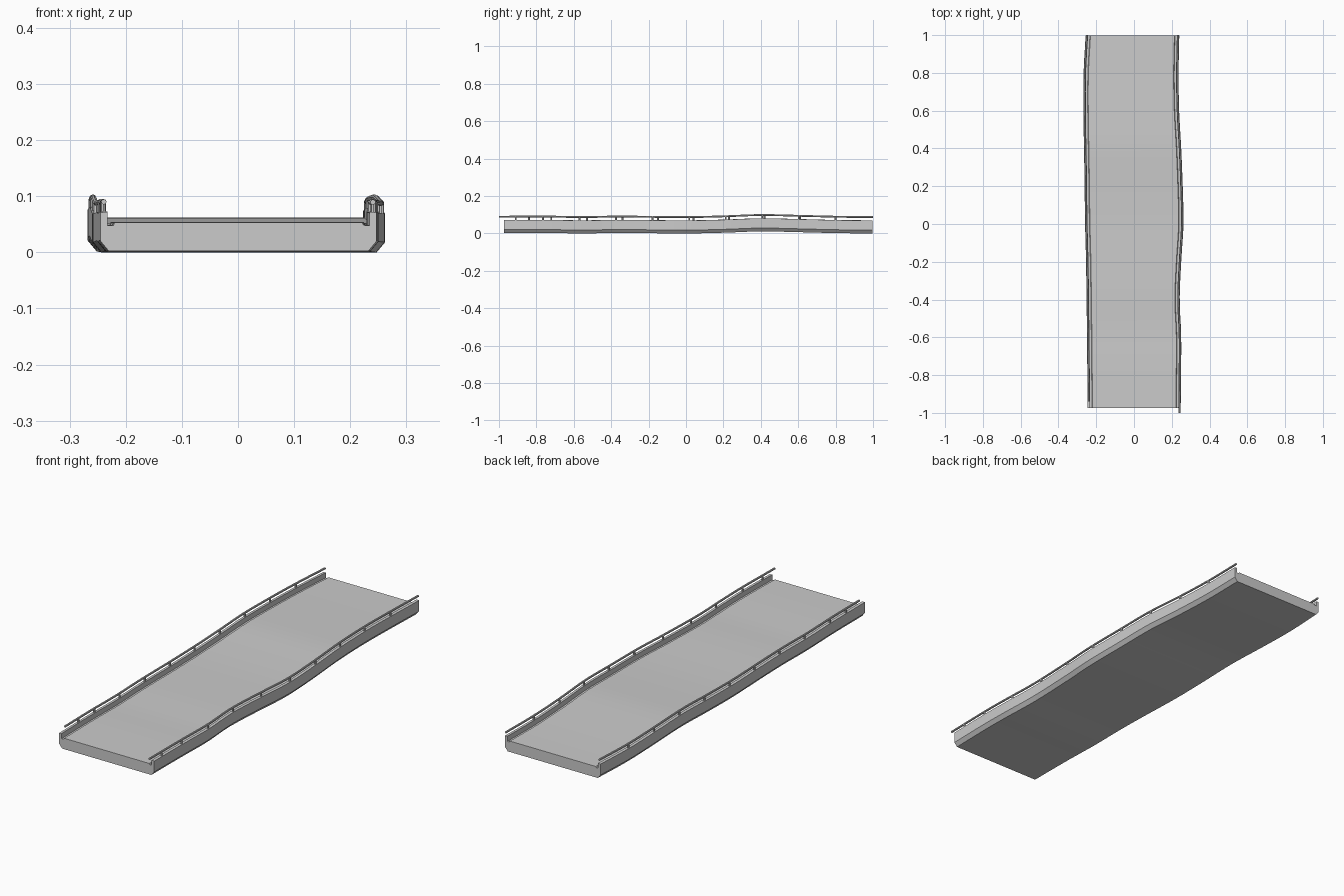
import bpy, bmesh, math

if "Cube" in bpy.data.objects:
    bpy.data.objects.remove(bpy.data.objects["Cube"])

# Edge lines and height along the road: (y, value)
LEFT = [(-1, -.245), (-.5, -.25), (-.2, -.254), (0, -.259), (.3, -.263), (.6, -.268), (.8, -.267), (1, -.256)]
RIGHT = [(-1, .247), (-.6, .25), (-.4, .242), (-.2, .25), (0, .262), (.2, .258), (.4, .25), (.6, .239), (.8, .236), (1, .24)]
LIFT = [(-1, .002), (-.75, .003), (-.55, 0), (-.37, .003), (0, 0), (.2, .004), (.4, .011), (.6, .007), (.8, .002), (1, 0)]


def sample(pts, y):
    """Smooth cubic interpolation through control points."""
    n = len(pts)
    i = max(k for k in range(n - 1) if pts[k][0] <= y + 1e-9)
    (a, va), (b, vb) = pts[i], pts[i + 1]

    def slope(k):
        p, q = pts[max(k - 1, 0)], pts[min(k + 1, n - 1)]
        return (q[1] - p[1]) / (q[0] - p[0])

    h = b - a
    t = (y - a) / h
    return ((2*t**3 - 3*t**2 + 1) * va + (t**3 - 2*t**2 + t) * h * slope(i)
            + (3*t**2 - 2*t**3) * vb + (t**3 - t**2) * h * slope(i + 1))


def sweep(name, section, y0, y1, steps=40):
    """Loft the (x, z) loop given by section(y) from y0 to y1 with end caps."""
    bm = bmesh.new()
    rings = []
    for k in range(steps + 1):
        y = y0 + (y1 - y0) * k / steps
        rings.append([bm.verts.new((x, y, z)) for x, z in section(y)])
    for r, s in zip(rings, rings[1:]):
        for j in range(len(r)):
            m = (j + 1) % len(r)
            bm.faces.new((r[j], r[m], s[m], s[j]))
    bm.faces.new(rings[0])
    bm.faces.new(rings[-1])
    bmesh.ops.recalc_face_normals(bm, faces=bm.faces)
    me = bpy.data.meshes.new(name)
    bm.to_mesh(me)
    bm.free()
    ob = bpy.data.objects.new(name, me)
    bpy.context.collection.objects.link(ob)
    bpy.context.view_layer.objects.active = ob
    ob.select_set(True)
    bpy.ops.object.shade_smooth_by_angle(angle=math.radians(25))
    ob.select_set(False)
    return ob


# Half profile: inset from the outer edge, height
HALF = [(.015, .0), (0, .018), (0, .069), (.013, .07), (.013, .046), (.023, .046), (.026, .051)]


def deck_section(y):
    l, r, z0 = sample(LEFT, y), sample(RIGHT, y), sample(LIFT, y)
    return [(l + d, z + z0) for d, z in HALF] + [(r - d, z + z0) for d, z in reversed(HALF)]


# Road deck with curbs
sweep("road_deck", deck_section, -.973, .998)


def rail(name, edge, sign, y0, y1, post_ys):
    def center(y):
        return sample(edge, y) - sign * .0065, sample(LIFT, y)

    def ring(y):
        x, z = center(y)
        return [(x + .0048 * math.cos(a), z + .0875 + .0048 * math.sin(a))
                for a in (math.tau * k / 8 for k in range(8))]

    # Handrail tube
    sweep(name + "_handrail", ring, y0, y1)

    # Posts standing on the curb
    bm = bmesh.new()
    for y in post_ys:
        x, z = center(y)
        new = bmesh.ops.create_cone(bm, cap_ends=True, segments=8, radius1=.0048, radius2=.0048, depth=.022)
        bmesh.ops.translate(bm, verts=new["verts"], vec=(x, y, z + .077))
    me = bpy.data.meshes.new(name + "_posts")
    bm.to_mesh(me)
    bm.free()
    bpy.context.collection.objects.link(bpy.data.objects.new(name + "_posts", me))


rail("right", RIGHT, 1, -1, 1, [-.91] + [-.765 + .1955 * k for k in range(9)])
rail("left", LEFT, -1, -.94, 1, [-.84] + [-.72 + .19 * k for k in range(9)])
